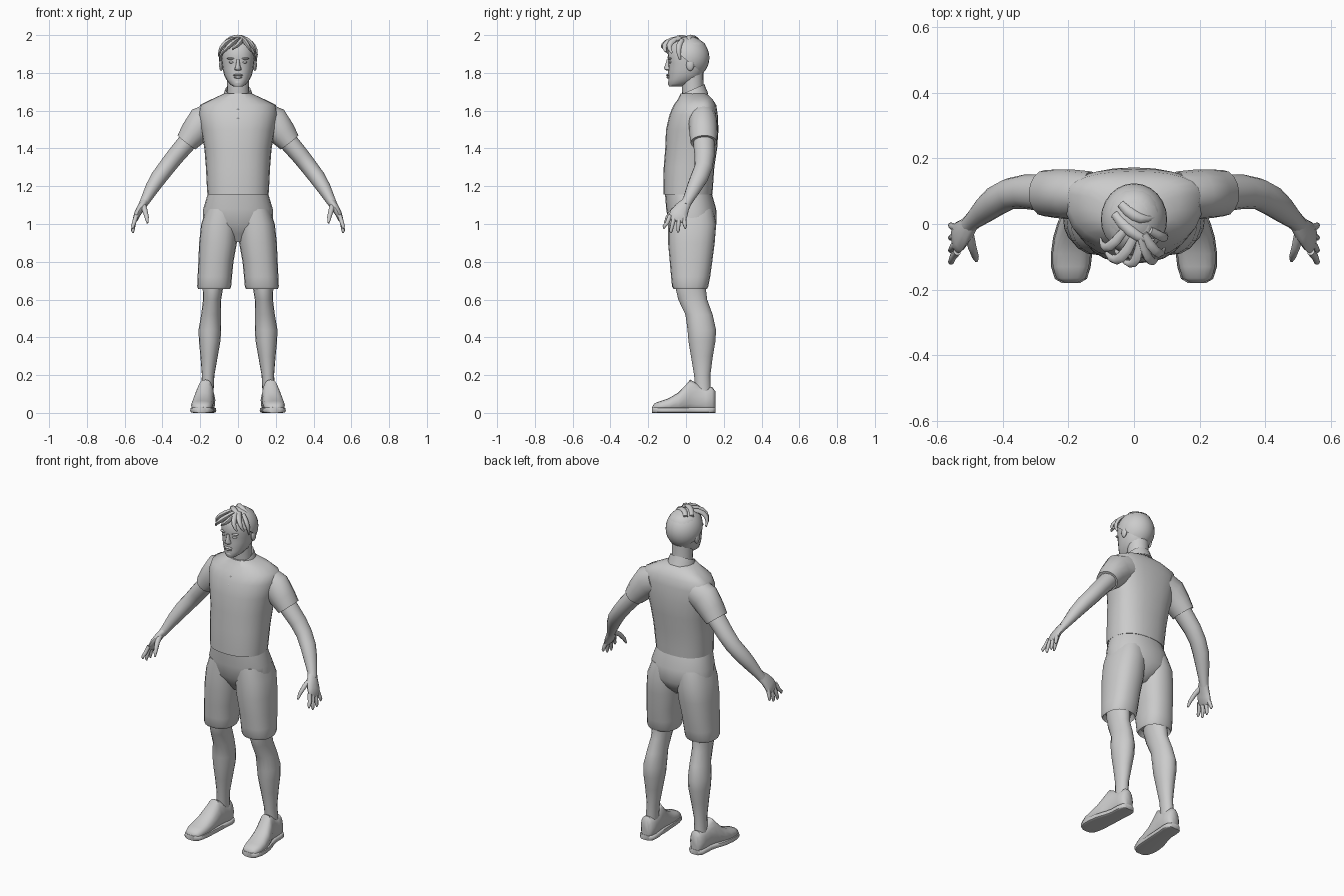
import bpy, bmesh, math
from mathutils import Vector

clay = bpy.data.materials.new("light grey")
clay.diffuse_color = (0.6, 0.6, 0.6, 1)


def finish(name, bm, mirror=False, angle=50):
    """Turn a bmesh into a smooth shaded, optionally mirrored, object."""
    bmesh.ops.recalc_face_normals(bm, faces=bm.faces)
    me = bpy.data.meshes.new(name)
    bm.to_mesh(me)
    bm.free()
    me.materials.append(clay)
    ob = bpy.data.objects.new(name, me)
    bpy.context.collection.objects.link(ob)
    bpy.ops.object.select_all(action='DESELECT')
    ob.select_set(True)
    bpy.context.view_layer.objects.active = ob
    bpy.ops.object.shade_smooth_by_angle(angle=math.radians(angle))
    if mirror:
        ob.modifiers.new("Mirror", 'MIRROR').use_mirror_merge = False
    return ob


def loft(name, rings, mirror=False, caps=True, angle=50):
    """Skin a list of equal length point rings."""
    bm = bmesh.new()
    vs = [[bm.verts.new(p) for p in r] for r in rings]
    n = len(vs[0])
    for a, b in zip(vs, vs[1:]):
        for i in range(n):
            j = (i + 1) % n
            bm.faces.new((a[i], a[j], b[j], b[i]))
    if caps:
        bm.faces.new(vs[0])
        bm.faces.new(vs[-1])
    return finish(name, bm, mirror, angle)


def power(v, e):
    return math.copysign(abs(v) ** e, v)


def flat_ring(z, x, y, rx, front, back, e=0.9, tilt=0.0, n=20):
    """Horizontal ring with separate front and back depth."""
    pts = []
    for i in range(n):
        t = math.tau * i / n
        c, s = power(math.cos(t), e), power(math.sin(t), e)
        dy = s * (back if s > 0 else front)
        pts.append(Vector((x + rx * c, y + dy, z + tilt * dy)))
    return pts


def tube(name, pts, mirror=False, n=12):
    """Limb along (x, y, z, depth radius, side radius) stations."""
    rings = []
    for i, p in enumerate(pts):
        a, b = pts[max(i - 1, 0)], pts[min(i + 1, len(pts) - 1)]
        t = (Vector(b[:3]) - Vector(a[:3])).normalized()
        u = Vector((0, 1, 0)) - t * t.y
        u.normalize()
        v = t.cross(u)
        rings.append([Vector(p[:3]) + u * p[3] * math.cos(k * math.tau / n)
                      + v * p[4] * math.sin(k * math.tau / n) for k in range(n)])
    return loft(name, rings, mirror)


def ball(name, loc, size, mirror=False, segs=12):
    bm = bmesh.new()
    bmesh.ops.create_uvsphere(bm, u_segments=segs, v_segments=segs // 2 + 2, radius=1)
    for v in bm.verts:
        v.co = Vector(a * b + c for a, b, c in zip(v.co, size, loc))
    return finish(name, bm, mirror)


# Shirt body and collar
loft("shirt", [flat_ring(z, 0, y, rx, f, b, 0.85, n=24) for z, y, rx, f, b in [
    (1.155, .01, .162, .130, .130), (1.20, .015, .165, .135, .128),
    (1.30, .03, .170, .148, .120), (1.40, .05, .178, .160, .115),
    (1.50, .07, .197, .176, .102), (1.58, .085, .212, .172, .083),
    (1.63, .09, .200, .155, .070), (1.66, .085, .140, .128, .056),
    (1.69, .05, .075, .078, .060)]])
loft("collar", [flat_ring(z, 0, y, r, d, d, 1, 0.45) for z, y, r, d in [
    (1.655, .04, .082, .078), (1.695, .035, .074, .068), (1.712, .034, .068, .064),
    (1.705, .034, .060, .056), (1.66, .036, .058, .054)]], caps=False)
for k, (y, z) in enumerate([(-.072, 1.605), (-.088, 1.56)]):
    ball(f"shirt_button_{k}", (0, y, z), (.006, .005, .006), segs=8)

# Sleeves and arms
tube("sleeve", [(.13, .09, 1.56, .07, .085), (.19, .09, 1.535, .076, .088),
                (.235, .092, 1.48, .074, .074), (.273, .094, 1.432, .070, .060),
                (.268, .094, 1.438, .058, .048)], True, 16)
tube("arm", [(.22, .095, 1.49, .055, .05), (.28, .095, 1.42, .056, .050),
             (.335, .098, 1.355, .052, .047), (.378, .092, 1.30, .048, .045),
             (.42, .070, 1.245, .047, .043), (.455, .042, 1.19, .040, .037),
             (.488, .012, 1.13, .029, .027), (.505, -.005, 1.10, .028, .022)], True)

# Hands
tube("palm", [(.492, .008, 1.12, .026, .022), (.512, -.018, 1.09, .038, .021),
              (.532, -.038, 1.055, .048, .018), (.543, -.047, 1.025, .046, .014),
              (.546, -.05, 1.015, .035, .008)], True)
for name, y0, y1, z1 in [("index_finger", -.084, -.116, .975), ("middle_finger", -.060, -.080, .952),
                         ("ring_finger", -.036, -.042, .955), ("little_finger", -.012, -.004, .975)]:
    tube(name, [(.538, y0, 1.045, .012, .012), (.551, (y0 + y1) / 2, 1.005, .011, .011),
                (.557, y1, z1 + .012, .009, .009), (.556, y1, z1, .004, .004)], True, 8)
tube("thumb", [(.503, -.025, 1.10, .016, .016), (.493, -.068, 1.072, .014, .014),
               (.483, -.098, 1.035, .011, .011), (.479, -.112, 1.005, .005, .005)], True, 8)

# Shorts
loft("shorts_hips", [flat_ring(z, 0, y, rx, f, b, 0.9, n=24) for z, y, rx, f, b in [
    (.905, .03, .035, .06, .06), (.95, .03, .11, .09, .105), (1.0, .03, .185, .122, .132),
    (1.08, .025, .184, .130, .135), (1.17, .01, .157, .122, .124)]])
loft("shorts_leg", [flat_ring(z, x, y, rx, f, b, 0.85) for z, x, y, rx, f, b in [
    (.685, .127, .022, .070, .075, .075), (.655, .127, .022, .084, .088, .088),
    (.67, .126, .022, .090, .096, .096), (.72, .123, .025, .091, .104, .103),
    (.80, .117, .027, .093, .113, .112), (.90, .106, .03, .100, .125, .122),
    (1.0, .097, .03, .098, .125, .130), (1.08, .080, .02, .088, .110, .125)]], True)

# Legs
loft("leg", [flat_ring(z, x, y, rx, f, b, 1, n=16) for z, x, y, rx, f, b in [
    (.10, .164, .09, .034, .040, .042), (.20, .158, .086, .033, .043, .043),
    (.30, .153, .086, .046, .060, .056), (.38, .150, .083, .057, .070, .073),
    (.44, .149, .078, .060, .070, .081), (.52, .143, .064, .052, .067, .077),
    (.60, .137, .037, .048, .078, .075), (.66, .133, .025, .054, .080, .080),
    (.72, .130, .025, .058, .080, .080)]], True)

# Shoes, skinned from toe to heel, with a slightly wider sole
SHOE = [(-.178, .192, .022, .035), (-.165, .192, .044, .052), (-.13, .192, .055, .064),
        (-.09, .190, .058, .078), (-.04, .185, .056, .108), (0, .178, .051, .150),
        (.022, .173, .047, .176), (.06, .168, .043, .155), (.105, .165, .045, .130),
        (.138, .165, .041, .137), (.155, .165, .024, .115)]


def shoe_ring(y, x, w, low, high, e, n=16):
    mid, half = (low + high) / 2, (high - low) / 2
    pts = []
    for i in range(n):
        c, s = math.cos(i * math.tau / n), math.sin(i * math.tau / n)
        taper = 1 - 0.25 * max(s, 0) * min(1, high / .12)
        pts.append((x + w * taper * power(c, e), y, mid + half * power(s, e)))
    return pts


loft("shoe", [shoe_ring(y, x, w, .008, h, .7) for y, x, w, h in SHOE], True)
loft("shoe_sole", [shoe_ring(y * 1.01, x, w + .005, 0, .03, .35) for y, x, w, h in SHOE], True)

# Neck and head
loft("neck", [flat_ring(z, 0, y, rx, f, b, 1) for z, y, rx, f, b in [
    (1.64, .045, .062, .06, .055), (1.70, .035, .057, .056, .058), (1.80, .03, .060, .055, .062)]])
loft("head", [flat_ring(z, 0, y, rx, f, b, 0.92) for z, y, rx, f, b in [
    (1.728, -.055, .026, .034, .03), (1.742, -.04, .045, .055, .07), (1.765, -.015, .062, .078, .085),
    (1.79, 0, .074, .094, .085), (1.82, .008, .081, .102, .092), (1.85, .01, .085, .103, .098),
    (1.88, .01, .088, .107, .10), (1.92, .012, .087, .107, .10), (1.955, .012, .075, .09, .088),
    (1.98, .012, .045, .055, .055)]])

# Face: nose, lips, brows, eyes and ears
loft("nose", [flat_ring(z, 0, -.092, rx, f, .012, 1, n=10) for z, rx, f in [
    (1.812, .012, .010), (1.818, .019, .022), (1.826, .016, .026),
    (1.845, .010, .018), (1.872, .008, .010)]])
ball("upper_lip", (0, -.094, 1.788), (.026, .012, .006))
ball("lower_lip", (0, -.092, 1.777), (.022, .012, .007))
ball("chin", (0, -.076, 1.748), (.026, .020, .016))
ball("eye", (.034, -.081, 1.857), (.015, .012, .007), True)
ball("brow", (.036, -.083, 1.876), (.024, .014, .006), True)
ball("ear", (.089, .022, 1.842), (.011, .021, .032), True)

# Hair cap, cut along a slope from the forehead down to the nape
bm = bmesh.new()
bmesh.ops.create_uvsphere(bm, u_segments=24, v_segments=16, radius=1)
for v in bm.verts:
    v.co = Vector((v.co.x * .101, v.co.y * .110 + .014, v.co.z * .113 + 1.88))
cut = bmesh.ops.bisect_plane(bm, geom=bm.verts[:] + bm.edges[:] + bm.faces[:],
                             plane_co=(0, -.07, 1.925), plane_no=(0, .62, .78), clear_inner=True)
bmesh.ops.holes_fill(bm, edges=[e for e in bm.edges if e.is_boundary])
finish("hair_cap", bm)

# Swept locks over the fringe and crown: start, bulge, tip and width
LOCKS = [((.03, -.03, 1.985), (.07, -.085, 1.955), (.093, -.075, 1.905), .022),
         ((.02, -.04, 1.985), (.045, -.105, 1.955), (.07, -.108, 1.912), .022),
         ((.02, -.04, 1.98), (.005, -.110, 1.955), (-.03, -.116, 1.925), .024),
         ((.0, -.04, 1.98), (-.045, -.105, 1.945), (-.085, -.088, 1.90), .024),
         ((-.03, -.02, 1.98), (-.08, -.07, 1.945), (-.102, -.045, 1.89), .022),
         ((.05, -.02, 1.975), (.09, -.04, 1.93), (.096, -.03, 1.87), .020),
         ((-.06, .03, 1.97), (0, -.03, 1.99), (.06, -.05, 1.968), .022),
         ((-.04, .06, 1.975), (.01, .02, 1.992), (.06, .02, 1.965), .022)]
for k, (a, b, c, w) in enumerate(LOCKS):
    a, b, c = Vector(a), Vector(b), Vector(c)
    path = []
    for i in range(6):
        t = i / 5
        p = a * (1 - t) ** 2 + (b * 2 - (a + c) / 2) * 2 * t * (1 - t) + c * t * t
        p.z = min(p.z, 1.99)
        r = w * (.25 + .75 * math.sin(math.pi * (.25 + .72 * t)))
        path.append((*p, r * .75, r * .55))
    tube(f"hair_lock_{k}", path, n=8)
